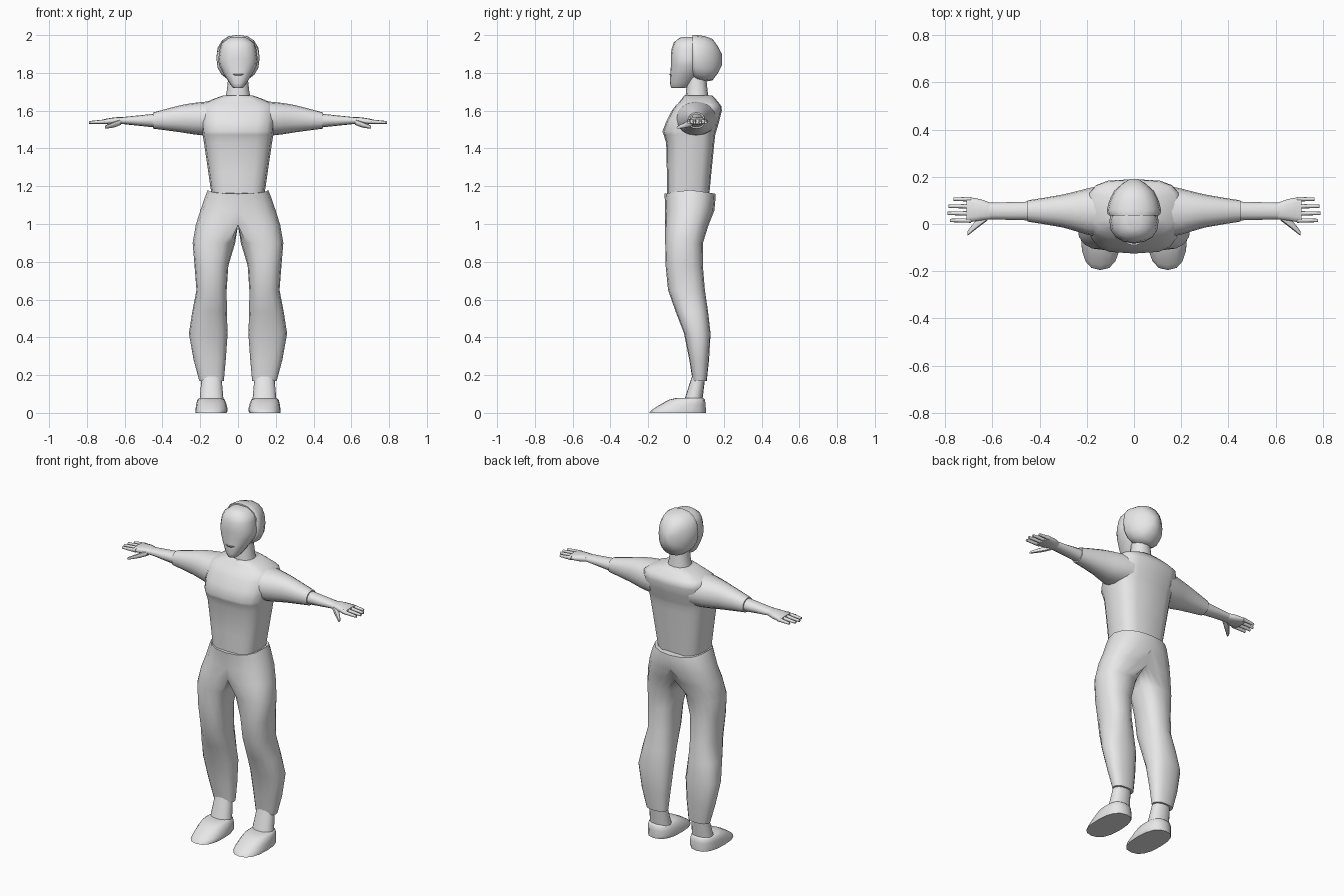
import bpy
import bmesh
import math

cube = bpy.data.objects.get("Cube")
if cube:
    bpy.data.objects.remove(cube, do_unlink=True)

LIGHT_GREY = (.8, .8, .8, 1)
grey = bpy.data.materials.new("light_grey")
grey.use_nodes = True
grey.diffuse_color = LIGHT_GREY
grey.node_tree.nodes["Principled BSDF"].inputs["Base Color"].default_value = LIGHT_GREY


def bend(value, power):
    """Square off a sine or cosine for a rounded-box outline."""
    return math.copysign(abs(value) ** (2 / power), value)


def refine(rings):
    """Add a smoothly interpolated ring between each pair of rings."""
    padded = [rings[0], *rings, rings[-1]]
    result = []
    for before, start, end, after in zip(padded, padded[1:], padded[2:], padded[3:]):
        result.append(start)
        result.append([(9 * (s + e) - b - a) / 16
                       for b, s, e, a in zip(before, start, end, after)])
    return result + [rings[-1]]


def centred(rings):
    """Turn (position, half width, low, high) into full rings about x = 0."""
    return [(along, -width, width, low, high) for along, width, low, high in rings]


def outline(ring, axis, sides, power, half, dip):
    """List the points of one ring (position, low, high, low, high)."""
    along, left, right, low, high = ring
    points = []
    for step in range(sides):
        angle = math.tau * step / sides
        cosine, sine = round(math.cos(angle), 6), round(math.sin(angle), 6)
        across = (left + right + (right - left) * bend(cosine, power)) / 2
        over = (low + high + (high - low) * bend(sine, power)) / 2
        if half:
            across = max(across, 0)
        place = along - dip * abs(sine)
        points.append({"x": (place, across, over),
                       "y": (across, place, over),
                       "z": (across, over, place)}[axis])
    return points


def loft(name, axis, rings, sides=16, power=2.2, mirror=False, half=False, dip=0):
    """Skin a stack of rounded rings along an axis and cap both ends."""
    rings = refine(rings)
    bm = bmesh.new()
    loops = []
    for ring in rings:
        drop = dip if ring is rings[-1] else 0
        points = outline(ring, axis, sides, power, half, drop)
        loops.append([bm.verts.new(point) for point in points])
    for lower, upper in zip(loops, loops[1:]):
        for side in range(sides):
            after = (side + 1) % sides
            bm.faces.new((lower[side], lower[after], upper[after], upper[side]))
    bm.faces.new(loops[0][::-1])
    bm.faces.new(loops[-1])
    bmesh.ops.recalc_face_normals(bm, faces=bm.faces)
    if half:
        # Open the centre seam so the mirrored halves join
        seam = [face for face in bm.faces if not any(vert.co.x > 0 for vert in face.verts)]
        bmesh.ops.delete(bm, geom=seam, context="FACES")
    mesh = bpy.data.meshes.new(name)
    bm.to_mesh(mesh)
    bm.free()
    mesh.materials.append(grey)
    part = bpy.data.objects.new(name, mesh)
    bpy.context.collection.objects.link(part)
    bpy.ops.object.select_all(action="DESELECT")
    part.select_set(True)
    bpy.context.view_layer.objects.active = part
    bpy.ops.object.shade_smooth_by_angle(angle=math.radians(50))
    if mirror:
        part.modifiers.new("mirror", "MIRROR")


# Shirt body, with a full chest and rounded upper back
loft("shirt", "z", centred([
    (1.12, .135, -.1, .12),
    (1.43, .18, -.105, .15),
    (1.49, .19, -.125, .16),
    (1.6, .2, -.075, .19),
    (1.64, .18, -.04, .175),
    (1.68, .08, -.01, .14),
]), power=3.2)

# Trousers: one leg and half the hips, mirrored
loft("trousers", "z", [
    (.17, .075, .205, .035, .11),
    (.42, .055, .26, -.01, .13),
    (.65, .06, .22, -.095, .1),
    (.9, .015, .24, -.11, .09),
    (1.07, -.2, .2, -.11, .15),
    (1.18, -.16, .16, -.115, .155),
], power=2.4, mirror=True, half=True, dip=.02)

# Ankles and wedge-toed shoes
loft("ankle", "z", [
    (.05, .075, .205, -.015, .085),
    (.22, .09, .19, .04, .105),
], mirror=True)
loft("shoe", "z", [
    (0, .06, .225, -.195, .105),
    (.02, .055, .225, -.175, .105),
    (.07, .07, .215, -.09, .1),
    (.08, .09, .195, -.03, .085),
], power=2.5, mirror=True)

# Sleeves and forearms
loft("sleeve", "x", [
    (.13, -.055, .165, 1.47, 1.65),
    (.2, -.045, .15, 1.47, 1.645),
    (.3, -.015, .125, 1.485, 1.63),
    (.45, .01, .1, 1.505, 1.59),
], mirror=True)
loft("forearm", "x", [
    (.43, .015, .095, 1.51, 1.585),
    (.62, .02, .09, 1.53, 1.565),
], sides=12, mirror=True)

# Hands: palm, a row of fingers and a thumb
loft("palm", "x", [
    (.61, .02, .09, 1.53, 1.565),
    (.65, .015, .105, 1.525, 1.565),
    (.71, .005, .115, 1.53, 1.555),
], sides=12, power=2.6, mirror=True)
fingers = {"index": .78, "middle": .79, "ring": .785, "little": .765}
for place, (finger, tip) in enumerate(fingers.items()):
    middle = .015 + .03 * place
    loft(finger + "_finger", "x", [
        (.69, middle - .01, middle + .01, 1.53, 1.555),
        (tip, middle - .007, middle + .007, 1.53, 1.545),
    ], sides=8, mirror=True)
loft("thumb", "x", [
    (.62, .015, .05, 1.525, 1.555),
    (.66, -.015, .025, 1.51, 1.54),
    (.705, -.05, -.03, 1.505, 1.52),
], sides=8, mirror=True)

# Neck
loft("neck", "z", centred([
    (1.64, .075, -.005, .125),
    (1.7, .06, 0, .115),
    (1.8, .05, .01, .105),
]), sides=12)

# Face with a narrow chin, and a thin lip
loft("face", "z", centred([
    (1.72, .025, -.075, -.005),
    (1.745, .045, -.085, .03),
    (1.84, .1, -.08, .1),
    (1.9, .1, -.08, .1),
    (1.96, .085, -.065, .1),
    (1.99, .035, -.025, .08),
]), power=2.3)
loft("lip", "z", centred([
    (1.78, .03, -.08, .02),
    (1.795, .05, -.09, .02),
]))

# Hair cap over the back of the head
loft("hair", "y", centred([
    (.035, .105, 1.785, 2),
    (.06, .115, 1.76, 2),
    (.14, .085, 1.76, 1.98),
    (.19, .02, 1.84, 1.9),
]), power=2.4)
